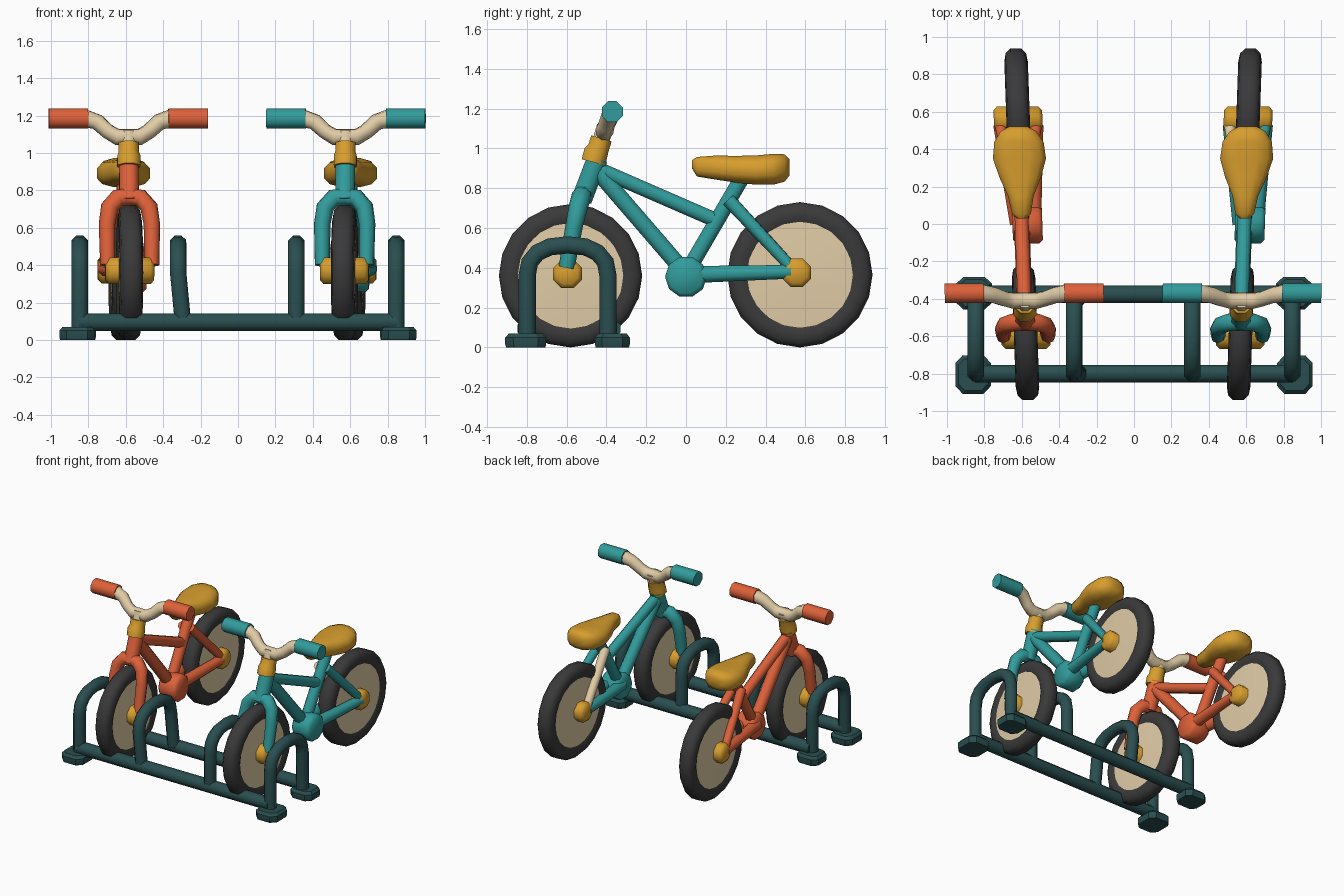
import bpy, bmesh
from math import sin, cos, pi, copysign
from mathutils import Vector as V

cube = bpy.data.objects.get("Cube")
if cube:
    bpy.data.objects.remove(cube)


def material(name, rgb):
    m = bpy.data.materials.new(name)
    m.use_nodes = True
    m.diffuse_color = (*rgb, 1)
    m.node_tree.nodes["Principled BSDF"].inputs["Base Color"].default_value = (*rgb, 1)
    return m


ORANGE = material("orange paint", (.73, .12, .042))
TEAL = material("teal paint", (.032, .33, .33))
GOLD = material("mustard yellow", (.68, .34, .027))
CREAM = material("cream", (.75, .60, .38))
TYRE = material("charcoal rubber", (.042, .042, .044))
RACK = material("dark green steel", (.023, .076, .08))


def ring(c, u, v, ru, rv, n=8, power=1.0):
    """Ellipse (power 1) or rounded rectangle (power under 1) around c."""
    pts = []
    for i in range(n):
        a = 2 * pi * (i + .5) / n
        x, y = cos(a), sin(a)
        pts.append(V(c) + u * ru * copysign(abs(x) ** power, x)
                   + v * rv * copysign(abs(y) ** power, y))
    return pts


def loft(name, rings, mat, closed=False, angle=50):
    """Skin consecutive rings; cap the ends unless the loft closes on itself."""
    bm = bmesh.new()
    rows = [[bm.verts.new(p) for p in r] for r in rings]
    n = len(rows[0])
    pairs = list(zip(rows, rows[1:])) + ([(rows[-1], rows[0])] if closed else [])
    for a, b in pairs:
        for i in range(n):
            j = (i + 1) % n
            bm.faces.new((a[i], a[j], b[j], b[i]))
    if not closed:
        bm.faces.new(rows[0])
        bm.faces.new(rows[-1])
    bmesh.ops.recalc_face_normals(bm, faces=bm.faces[:])
    me = bpy.data.meshes.new(name)
    bm.to_mesh(me)
    bm.free()
    me.materials.append(mat)
    ob = bpy.data.objects.new(name, me)
    bpy.context.collection.objects.link(ob)
    bpy.ops.object.select_all(action='DESELECT')
    ob.select_set(True)
    bpy.context.view_layer.objects.active = ob
    bpy.ops.object.shade_smooth_by_angle(angle=angle * pi / 180)
    return ob


def tube(name, pts, r, mat, n=8):
    """Sweep a circle along a path; r is one radius or one per point."""
    pts = [V(p) for p in pts]
    radii = r if isinstance(r, (list, tuple)) else [r] * len(pts)
    rings, u = [], None
    for i, p in enumerate(pts):
        t = (pts[min(i + 1, len(pts) - 1)] - pts[max(i - 1, 0)]).normalized()
        if u is None:
            u = V((0, 0, 1)) if abs(t.z) < .8 else V((1, 0, 0))
        u = (u - t * u.dot(t)).normalized()
        rings.append(ring(p, u, t.cross(u), radii[i], radii[i], n))
    return loft(name, rings, mat)


def lathe_x(name, profile, y, z, mat, n=20):
    """Closed (x, radius) profile spun about an axle running along x."""
    rings = []
    for i in range(n):
        a = 2 * pi * i / n
        rings.append([V((x, y + r * cos(a), z + r * sin(a))) for x, r in profile])
    return loft(name, rings, mat, closed=True)


def wheel(tag, y, R):
    tyre = [(-.045, .255), (-.063, R - .07), (-.055, R - .025), (-.03, R),
            (.03, R), (.055, R - .025), (.063, R - .07), (.045, .255)]
    hub_x = [-.13, -.11, .11, .13]
    return [
        lathe_x(tag + "_tyre", tyre, y, R, TYRE),
        tube(tag + "_disc", [(x, y, R) for x in (-.06, -.05, .05, .06)],
             [.08, .27, .27, .08], CREAM, 20),
        tube(tag + "_hub", [(x, y - .015, R + .01) for x in hub_x],
             [.055, .078, .078, .055], GOLD),
    ]


def bike(tag, cx, paint, stay_paint):
    parts = wheel(tag + "_front", -.58, .36) + wheel(tag + "_rear", .572, .365)

    def add(name, pts, r, mat=paint, n=8):
        parts.append(tube(f"{tag}_{name}", pts, r, mat, n))

    # Frame tubes
    add("head_tube", [(0, -.445, .95), (0, -.525, .74)], .056)
    add("top_tube", [(0, -.45, .90), (0, .17, .63)], .04)
    add("down_tube", [(0, -.44, .88), (0, 0, .37)], .045)
    add("seat_tube", [(0, 0, .37), (0, .28, .85)], .042)
    add("crank_case", [(x, 0, .355) for x in (-.05, -.03, .09, .11)],
        [.085, .105, .105, .085], n=10)
    # Headset collar
    add("headset", [(0, -.465, .93), (0, -.452, .98), (0, -.44, 1.0), (0, -.425, 1.05)],
        [.066, .066, .058, .058], GOLD)
    # Fork legs and rear stays
    for s, side in ((1, "left"), (-1, "right")):
        add(side + "_fork_leg", [(0, -.52, .765), (s * .06, -.525, .76), (s * .105, -.54, .71),
                                 (s * .12, -.56, .62), (s * .118, -.6, .40)],
            [.05, .05, .048, .044, .04])
        add(side + "_chain_stay", [(s * .04 + .02, 0, .365), (s * .10, .53, .38)], [.047, .037])
        add(side + "_seat_stay", [(s * .035, .215, .74), (s * .1, .54, .39)],
            [.036, .03], paint if s > 0 else stay_paint)
        add(side + "_grip", [(s * .215, -.37, 1.184), (s * .425, -.37, 1.184)], .057)
    # Handlebar with raised ends
    half = [(.06, -.41, 1.085), (.11, -.40, 1.115), (.165, -.38, 1.165), (.23, -.37, 1.184)]
    bar = [(-x, y, z) for x, y, z in reversed(half)] + half
    add("handlebar", bar, [.05, .045, .042, .046, .046, .042, .045, .05], CREAM)
    add("stem", [(0, -.43, 1.03), (0, -.405, 1.11)], .046, CREAM)

    # Saddle: y, half width, bottom, top
    saddle = [(.03, .025, .90, .94), (.055, .05, .86, .955), (.15, .068, .845, .962),
              (.25, .11, .83, .96), (.35, .14, .82, .962), (.44, .13, .82, .97),
              (.495, .095, .835, .968), (.52, .05, .865, .945)]
    X, Z = V((1, 0, 0)), V((0, 0, 1))
    parts.append(loft(tag + "_saddle",
                      [ring((0, y, (a + b) / 2), X, Z, w * 1.04, (b - a) / 2 * 1.06, 12, .75)
                       for y, w, a, b in saddle], GOLD))

    # Stand the bike in its bay, tail splayed slightly outward
    splay = copysign(.035, cx)
    for ob in parts:
        for v in ob.data.vertices:
            v.co.x += cx + splay * v.co.y


def hoop(name, x, foot_z, lean=0):
    cy, half, spring = -.595, .203, .36
    pts = [(x + lean, cy - half, foot_z)]
    for i in range(9):
        a = pi * i / 8
        c, s = cos(a), sin(a)
        pts.append((x, cy - half * copysign(abs(c) ** .85, c), spring + .155 * s ** .85))
    pts.append((x + lean, cy + half, foot_z))
    tube(name, pts, .047, RACK)


def foot(name, x, y, wy):
    X, Y = V((1, 0, 0)), V((0, 1, 0))
    loft(name, [ring((x, y, z), X, Y, .1 * k, wy * k, 8, .6)
                for z, k in ((0, .95), (.015, 1), (.05, 1), (.07, .82))], RACK, angle=30)


# Bicycles
bike("orange_bike", -.60, ORANGE, ORANGE)
bike("teal_bike", .59, TEAL, CREAM)

# Parking rack
for s, side in ((1, "left"), (-1, "right")):
    hoop(side + "_outer_hoop", s * .846, .03)
    foot(side + "_front_foot", s * .86, -.805, .108)
    foot(side + "_rear_foot", s * .855, -.37, .092)
hoop("left_inner_hoop", .312, .10)
hoop("right_inner_hoop", -.32, .10, .025)
for name, y in (("front_rail", -.80), ("rear_rail", -.375)):
    tube(name, [(-.85, y, .095), (.85, y, .095)], .05, RACK)
